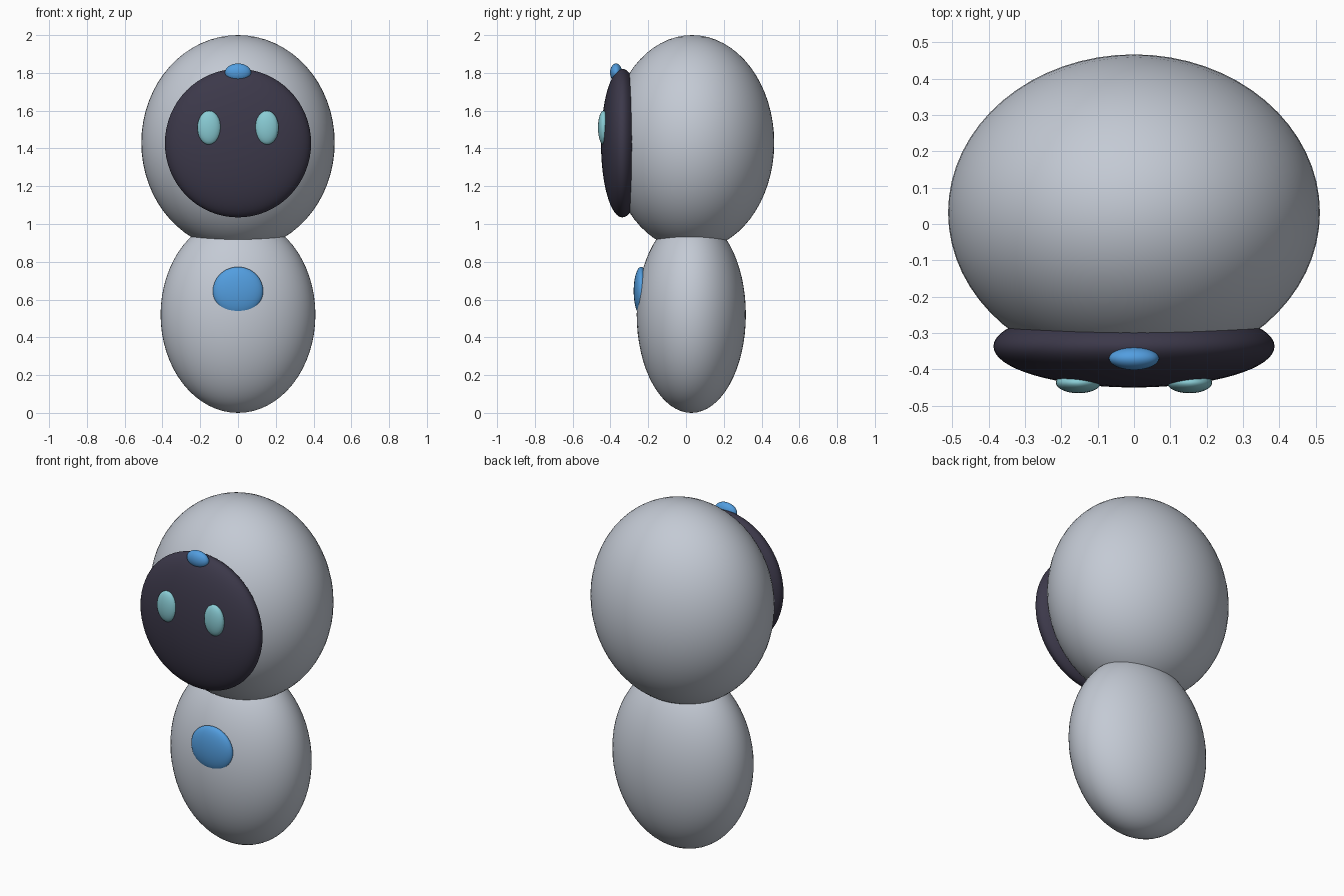
import bpy

if "Cube" in bpy.data.objects:
    bpy.data.objects.remove(bpy.data.objects["Cube"])


def material(name, rgb):
    m = bpy.data.materials.new(name)
    m.diffuse_color = (*rgb, 1.0)
    m.use_nodes = True
    m.node_tree.nodes["Principled BSDF"].inputs["Base Color"].default_value = m.diffuse_color
    return m


grey = material("light_grey", (0.55, 0.59, 0.66))
dark = material("dark_visor", (0.045, 0.040, 0.068))
blue = material("blue", (0.085, 0.34, 0.74))
cyan = material("pale_cyan", (0.25, 0.60, 0.66))


def ellipsoid(name, centre, radii, mat, segments=64, rings=32):
    bpy.ops.mesh.primitive_uv_sphere_add(segments=segments, ring_count=rings, radius=1, location=centre)
    ob = bpy.context.object
    ob.name = name
    ob.scale = radii
    bpy.ops.object.transform_apply(location=False, rotation=False, scale=True)
    ob.data.materials.append(mat)
    bpy.ops.object.shade_smooth()
    return ob


# Body and head
ellipsoid("body", (0, 0.028, 0.52), (0.41, 0.289, 0.52), grey)
ellipsoid("head", (0, 0.032, 1.43), (0.512, 0.435, 0.57), grey)

# Dark face plate set into the front of the head
ellipsoid("face_plate", (0, -0.337, 1.428), (0.387, 0.113, 0.393), dark)

# Eyes
for side, x in (("left", 0.153), ("right", -0.153)):
    ellipsoid(side + "_eye", (x, -0.437, 1.51), (0.062, 0.029, 0.09), cyan, 32, 16)

# Blue forehead light and chest light
ellipsoid("forehead_light", (0, -0.37, 1.802), (0.069, 0.032, 0.048), blue, 32, 16)
ellipsoid("chest_light", (0, -0.238, 0.645), (0.133, 0.039, 0.128), blue, 48, 24)
